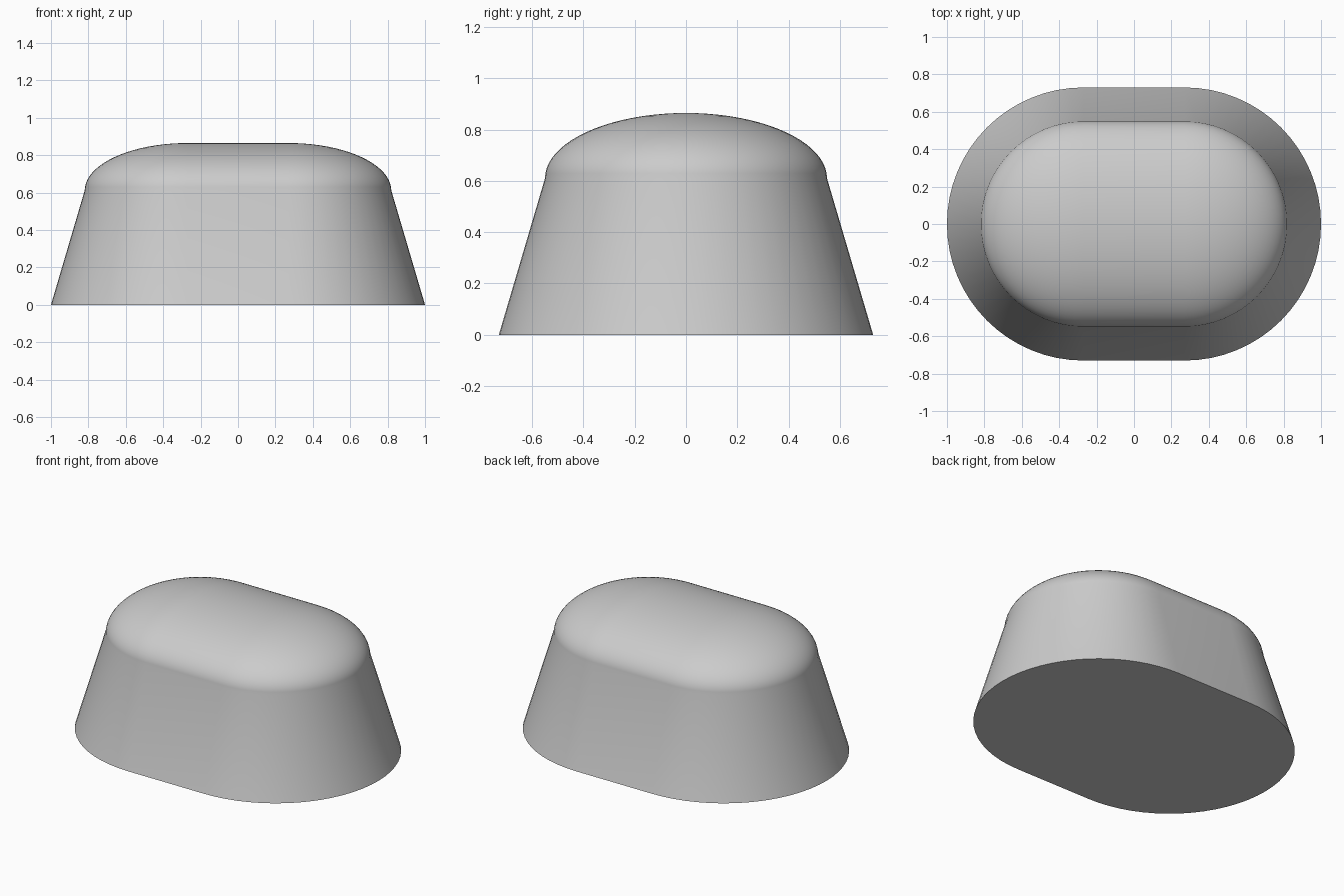
import bpy, bmesh
from math import sin, cos, pi, radians

cube = bpy.data.objects.get("Cube")
if cube:
    bpy.data.objects.remove(cube, do_unlink=True)

HALF_STRAIGHT = 0.27          # half length of the straight sides
BASE_R, RIM_R = 0.73, 0.55    # end radii at the floor and at the shoulder
RIM_Z, TOP_Z = 0.61, 0.865
ARC, DOME = 32, 20            # segments per rounded end, rings in the dome

grey = bpy.data.materials.new("light_grey")
grey.use_nodes = True
colour = (0.6, 0.6, 0.6, 1)
grey.diffuse_color = colour
grey.node_tree.nodes["Principled BSDF"].inputs["Base Color"].default_value = colour


def oval(bm, radius, z):
    """Ring with two straight sides and two half-round ends."""
    ring = []
    for side in (1, -1):
        for i in range(ARC + 1):
            a = -pi / 2 + pi * i / ARC
            ring.append(bm.verts.new((side * (HALF_STRAIGHT + radius * cos(a)),
                                      side * radius * sin(a), z)))
    return ring


# Tapered wall followed by an elliptical dome that closes on a straight ridge
profile = [(BASE_R, 0)]
for i in range(DOME + 1):
    t = pi / 2 * i / DOME
    profile.append((RIM_R * cos(t), RIM_Z + (TOP_Z - RIM_Z) * sin(t)))

bm = bmesh.new()
rings = [oval(bm, r, z) for r, z in profile]
bm.faces.new(list(reversed(rings[0])))
for low, high in zip(rings, rings[1:]):
    n = len(low)
    for i in range(n):
        j = (i + 1) % n
        bm.faces.new((low[i], low[j], high[j], high[i]))
bmesh.ops.remove_doubles(bm, verts=bm.verts, dist=0.0005)
bmesh.ops.recalc_face_normals(bm, faces=bm.faces)

mesh = bpy.data.meshes.new("domed_key")
bm.to_mesh(mesh)
bm.free()
mesh.materials.append(grey)
body = bpy.data.objects.new("domed_key", mesh)
bpy.context.collection.objects.link(body)

# Smooth sides and dome, crisp bottom edge
bpy.context.view_layer.objects.active = body
body.select_set(True)
bpy.ops.object.shade_smooth_by_angle(angle=radians(30))
